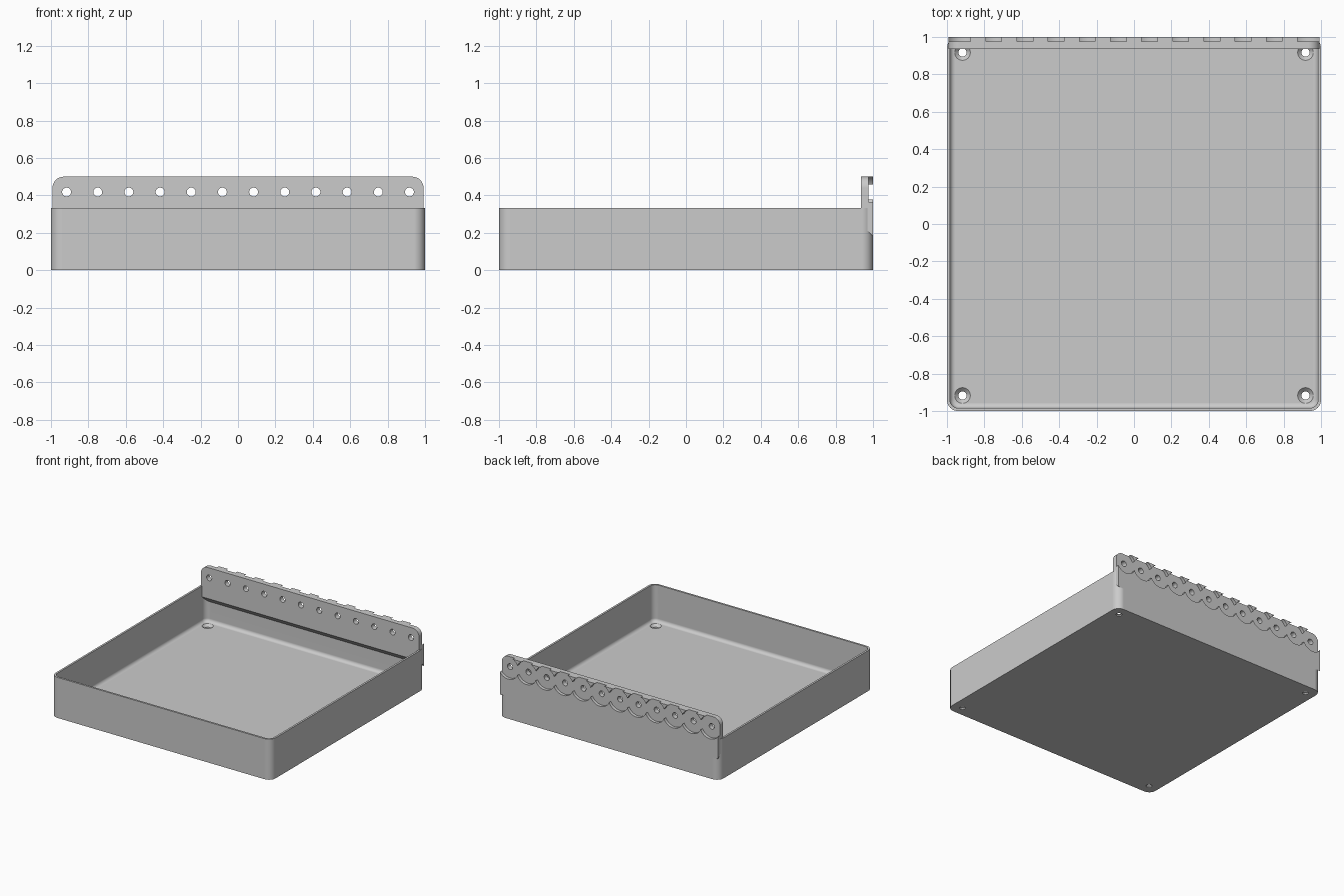
import bpy, bmesh
from math import sin, cos, pi

cube = bpy.data.objects.get("Cube")
if cube:
    bpy.data.objects.remove(cube, do_unlink=True)

HEIGHT, WALL, FLOOR, FILLET, CORNER = 0.333, 0.016, 0.03, 0.028, 0.06
RAIL_X, RAIL_FRONT, RAIL_TOP, RAIL_CORNER = 0.992, 0.935, 0.5, 0.06
PITCH, HOLE_Z = 1 / 6, 0.418

grey = bpy.data.materials.new("light grey plastic")
grey.use_nodes = True
grey.diffuse_color = (0.6, 0.6, 0.6, 1)
grey.node_tree.nodes["Principled BSDF"].inputs["Base Color"].default_value = (0.6, 0.6, 0.6, 1)


def loft(name, rings):
    """Solid skinned through matching closed rings of points."""
    bm = bmesh.new()
    loops = [[bm.verts.new(p) for p in ring] for ring in rings]
    n = len(loops[0])
    for a, b in zip(loops, loops[1:]):
        for i in range(n):
            j = (i + 1) % n
            bm.faces.new((a[i], a[j], b[j], b[i]))
    bm.faces.new(loops[0][::-1])
    bm.faces.new(loops[-1])
    bmesh.ops.recalc_face_normals(bm, faces=bm.faces[:])
    mesh = bpy.data.meshes.new(name)
    bm.to_mesh(mesh)
    bm.free()
    mesh.materials.append(grey)
    obj = bpy.data.objects.new(name, mesh)
    bpy.context.collection.objects.link(obj)
    return obj


def arc(cx, cz, r, start, steps=8):
    return [(cx + r * cos(start + pi / 2 * i / steps),
             cz + r * sin(start + pi / 2 * i / steps)) for i in range(steps + 1)]


def rounded_square(inset, z):
    r = CORNER - inset
    c = 1 - CORNER
    corners = [(c, c), (-c, c), (-c, -c), (c, -c)]
    return [(x, y, z) for k, (cx, cy) in enumerate(corners)
            for x, y in arc(cx, cy, r, k * pi / 2)]


def circle(r, steps=32):
    return [(r * cos(2 * pi * i / steps), r * sin(2 * pi * i / steps)) for i in range(steps)]


def combine(target, tool, operation="DIFFERENCE"):
    """Apply a boolean and discard the tool."""
    mod = target.modifiers.new("combine", "BOOLEAN")
    mod.operation, mod.solver, mod.object = operation, "EXACT", tool
    bpy.context.view_layer.objects.active = target
    bpy.ops.object.modifier_apply(modifier=mod.name)
    bpy.data.objects.remove(tool, do_unlink=True)


# Open tray with a filleted inner floor
tray = loft("tray_with_back_rail", [rounded_square(0, 0), rounded_square(0, HEIGHT)])
cavity = []
for i in range(7):
    a = pi / 2 * i / 6
    cavity.append(rounded_square(WALL + FILLET * (1 - sin(a)), FLOOR + FILLET * (1 - cos(a))))
cavity.append(rounded_square(WALL, HEIGHT + 0.1))
combine(tray, loft("cavity", cavity))

# Countersunk screw holes in the floor corners
for sx in (-1, 1):
    for sy in (-1, 1):
        levels = [(-0.02, 0.022), (0.01, 0.022), (FLOOR, 0.042), (FLOOR + 0.01, 0.042)]
        rings = [[(sx * 0.917 + x, sy * 0.917 + y, z) for x, y in circle(r)] for z, r in levels]
        combine(tray, loft("screw_hole", rings))


# Back rail with rounded top corners and a sloping underside
def rail_outline(y, bottom):
    cx, cz = RAIL_X - RAIL_CORNER, RAIL_TOP - RAIL_CORNER
    points = [(-RAIL_X, bottom), (RAIL_X, bottom)]
    points += arc(cx, cz, RAIL_CORNER, 0) + arc(-cx, cz, RAIL_CORNER, pi / 2)
    return [(x, y, z) for x, z in points]


rail = loft("rail", [rail_outline(RAIL_FRONT, 0.245), rail_outline(1, 0.18)])
combine(tray, rail, "UNION")

# Row of through holes, each with a wide overlapping recess behind
for i in range(12):
    x0 = (i - 5.5) * PITCH
    for name, r, y0 in (("recess", 0.0925, 0.975), ("rail_hole", 0.0235, 0.9)):
        rings = [[(x0 + x, y, HOLE_Z + z) for x, z in circle(r, 48)] for y in (y0, 1.05)]
        combine(tray, loft(name, rings))

# Smooth curves, crisp edges
bpy.ops.object.select_all(action="DESELECT")
tray.select_set(True)
bpy.context.view_layer.objects.active = tray
bpy.ops.object.shade_smooth_by_angle(angle=pi / 7)
normals = tray.modifiers.new("flat panels", "WEIGHTED_NORMAL")
normals.keep_sharp = True
